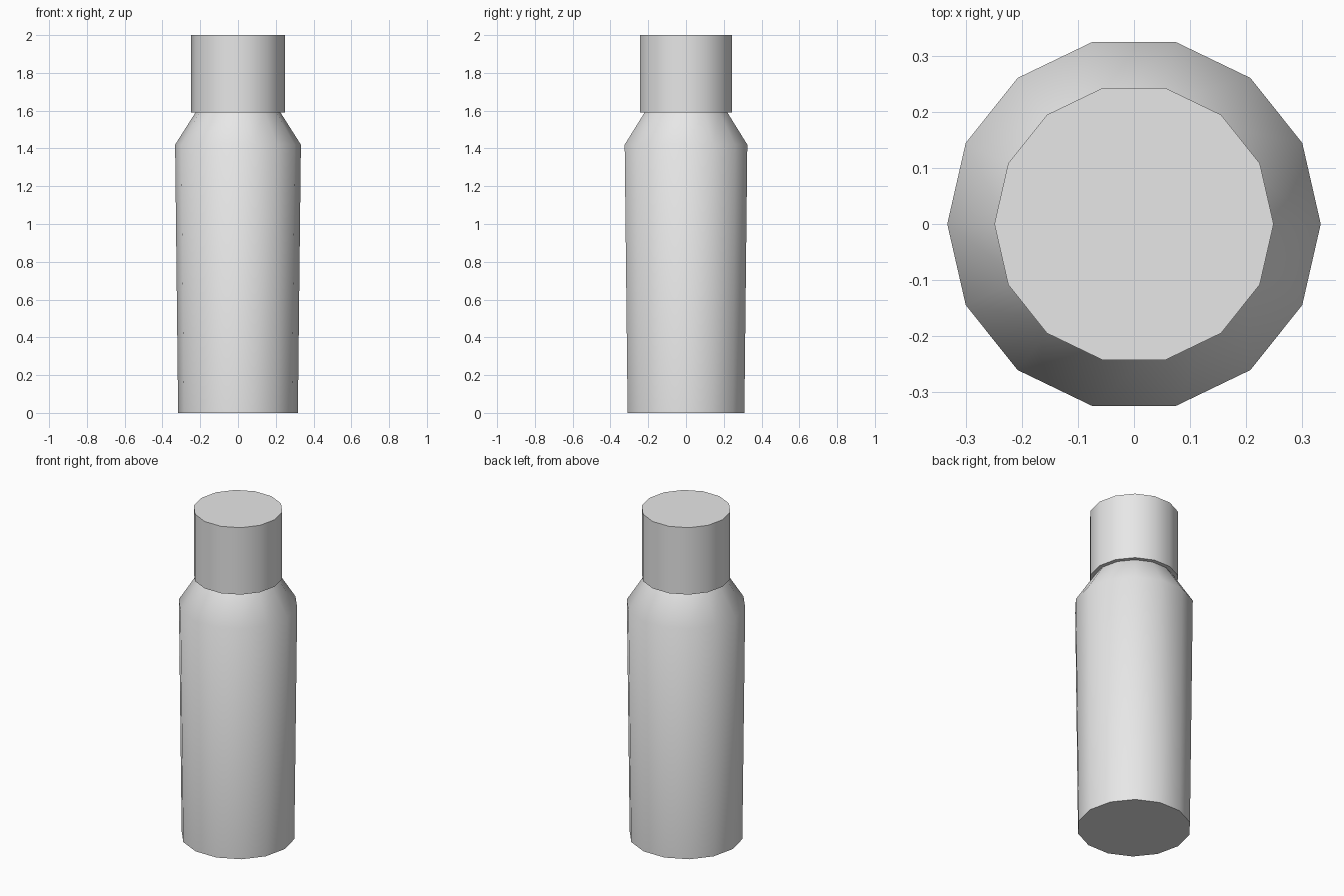
import bpy, bmesh, math

if "Cube" in bpy.data.objects:
    bpy.data.objects.remove(bpy.data.objects["Cube"])

SIDES = 14

grey = bpy.data.materials.new("light_grey")
grey.diffuse_color = (0.8, 0.8, 0.8, 1)
grey.use_nodes = True
grey.node_tree.nodes["Principled BSDF"].inputs["Base Color"].default_value = grey.diffuse_color


def turned_part(name, profile):
    """Closed solid of revolution from (radius, height) pairs."""
    bm = bmesh.new()
    rings = []
    for r, z in profile:
        rings.append([bm.verts.new((r * math.cos(2 * math.pi * i / SIDES),
                                    r * math.sin(2 * math.pi * i / SIDES), z))
                      for i in range(SIDES)])
    for low, high in zip(rings, rings[1:]):
        for i in range(SIDES):
            j = (i + 1) % SIDES
            bm.faces.new((low[i], low[j], high[j], high[i]))
    bm.faces.new(rings[0][::-1])
    bm.faces.new(rings[-1])
    mesh = bpy.data.meshes.new(name)
    bm.to_mesh(mesh)
    bm.free()
    mesh.materials.append(grey)
    obj = bpy.data.objects.new(name, mesh)
    bpy.context.collection.objects.link(obj)
    # Smooth around the wall, sharp at the end discs
    bpy.ops.object.select_all(action='DESELECT')
    obj.select_set(True)
    bpy.context.view_layer.objects.active = obj
    bpy.ops.object.shade_smooth_by_angle(angle=math.radians(40))
    return obj


# Slightly flared body with a sloping shoulder
turned_part("bottle_body", [(0.317, 0), (0.333, 1.42), (0.225, 1.59)])

# Straight cap overhanging the neck
turned_part("bottle_cap", [(0.249, 1.59), (0.249, 2.0)])
